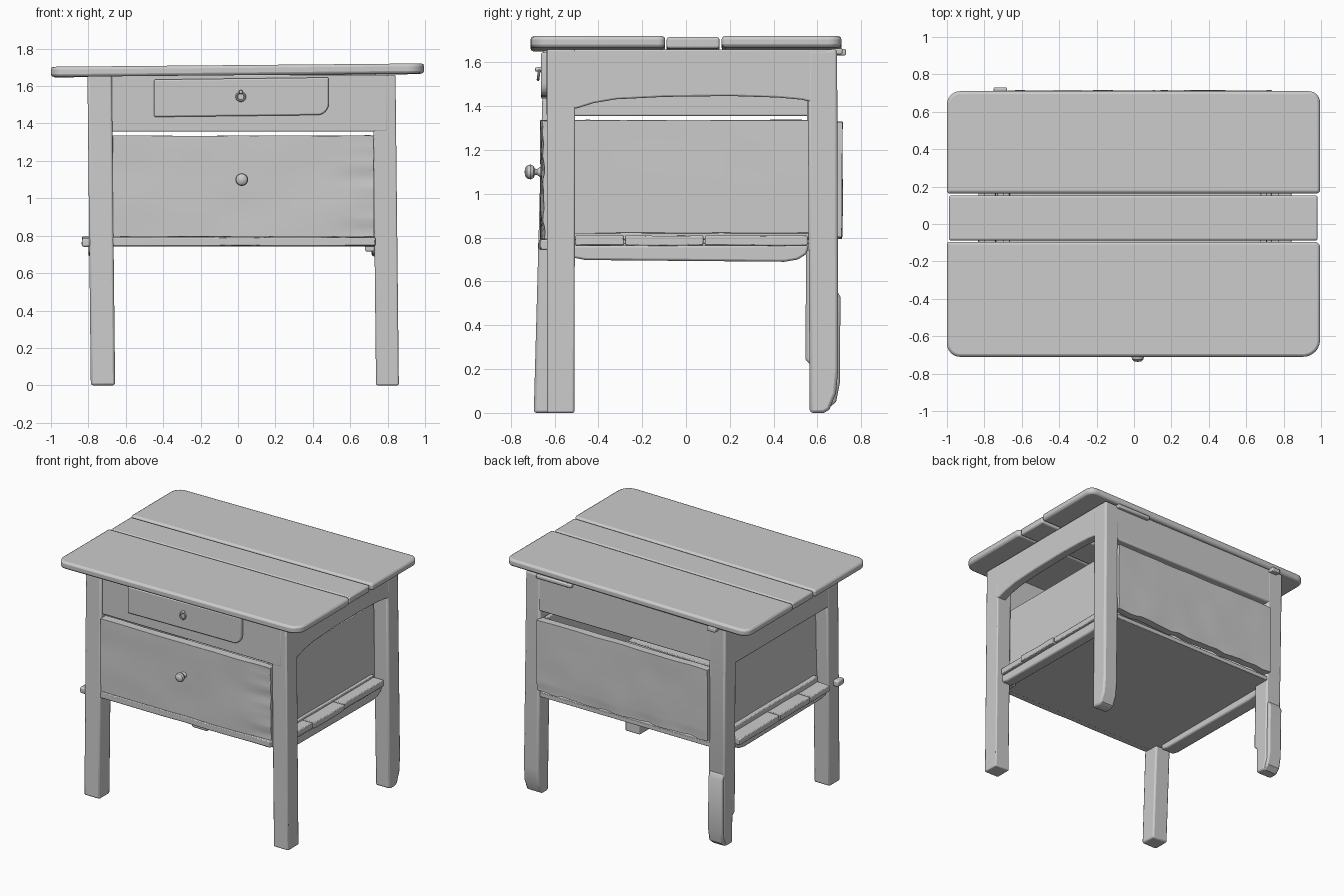
import bpy, bmesh, math
from mathutils import Vector, noise

if "Cube" in bpy.data.objects:
    bpy.data.objects.remove(bpy.data.objects["Cube"])


def finish(name, bm, bevel=0.008, warp=None):
    bmesh.ops.recalc_face_normals(bm, faces=bm.faces)
    if warp:
        for v in bm.verts:
            v.co = warp(v.co.copy())
    me = bpy.data.meshes.new(name)
    bm.to_mesh(me)
    bm.free()
    ob = bpy.data.objects.new(name, me)
    bpy.context.collection.objects.link(ob)
    if bevel:
        m = ob.modifiers.new("worn_edges", 'BEVEL')
        m.width, m.segments = bevel, 2
        m.limit_method, m.angle_limit = 'ANGLE', math.radians(45)
    bpy.ops.object.select_all(action='DESELECT')
    ob.select_set(True)
    bpy.context.view_layer.objects.active = ob
    bpy.ops.object.shade_smooth_by_angle(angle=math.radians(35))
    return ob


def prism(name, pts, axis, a, b, bevel=0.008, warp=None):
    """Extrude a 2D outline along an axis from a to b."""
    place = {'x': lambda p, t: (t, p[0], p[1]),
             'y': lambda p, t: (p[0], t, p[1]),
             'z': lambda p, t: (p[0], p[1], t)}[axis]
    bm = bmesh.new()
    lo = [bm.verts.new(place(p, a)) for p in pts]
    hi = [bm.verts.new(place(p, b)) for p in pts]
    n = len(pts)
    bm.faces.new(lo)
    bm.faces.new(hi[::-1])
    for i in range(n):
        j = (i + 1) % n
        bm.faces.new((lo[i], hi[i], hi[j], lo[j]))
    return finish(name, bm, bevel, warp)


def board(name, x, y, z, bevel=0.008, wear=0.0, cuts=7, warp=None):
    """Box between limits; wear adds gentle surface waviness."""
    bm = bmesh.new()
    bmesh.ops.create_cube(bm, size=1)
    if wear:
        bmesh.ops.subdivide_edges(bm, edges=bm.edges[:], cuts=cuts, use_grid_fill=True)
    for v in bm.verts:
        v.co = Vector([l + (c + 0.5) * (h - l) for c, (l, h) in zip(v.co, (x, y, z))])
        if wear:
            v.co += noise.noise_vector(v.co * 5) * wear
    return finish(name, bm, bevel, warp)


def rounded(x0, x1, y0, y1, radii, steps=6):
    """Rectangle outline, corner radii in order: lower left, lower right, upper right, upper left."""
    pts = []
    corners = [(x0, y0, 1, 1, 180), (x1, y0, -1, 1, 270), (x1, y1, -1, -1, 0), (x0, y1, 1, -1, 90)]
    for (cx, cy, sx, sy, start), r in zip(corners, radii):
        for k in range(steps + 1):
            t = math.radians(start + 90 * k / steps)
            pts.append((cx + sx * r + r * math.cos(t), cy + sy * r + r * math.sin(t)))
    return pts


def lathe(name, profile, x, z):
    """Spin (radius, y) pairs about a front-to-back axis."""
    bm = bmesh.new()
    vs = [bm.verts.new((x + r, y, z)) for r, y in profile]
    es = [bm.edges.new(p) for p in zip(vs, vs[1:])]
    bmesh.ops.spin(bm, geom=vs + es, cent=(x, 0, z), axis=(0, 1, 0),
                   angle=math.tau, steps=20, use_duplicate=False)
    bmesh.ops.remove_doubles(bm, verts=bm.verts, dist=0.0005)
    return finish(name, bm, 0)


def tilt(c):
    c.z += 0.009 * c.x
    return c


def splay(c):
    c.x += 0.018 * (1 - c.z / 1.66)
    return c


# Table top: three planks, outer corners rounded
prism("top_plank_front", rounded(-1, 0.995, -0.71, -0.095, (0.07, 0.09, 0.03, 0.015)),
      'z', 1.658, 1.712, 0.018, tilt)
prism("top_plank_middle", rounded(-0.99, 0.982, -0.088, 0.152, (0.01,) * 4),
      'z', 1.655, 1.707, 0.010, tilt)
prism("top_plank_back", rounded(-1, 0.995, 0.163, 0.71, (0.015, 0.02, 0.06, 0.07)),
      'z', 1.66, 1.712, 0.018, tilt)

# Legs: side profiles (y, z), leaning slightly
L, R = (-0.805, -0.675), (0.72, 0.842)
prism("front_leg_left", [(-0.65, 1.66), (-0.515, 1.66), (-0.57, 0), (-0.695, 0)], 'x', *L, 0.012, splay)
prism("front_leg_right", [(-0.635, 1.66), (-0.505, 1.66), (-0.51, 0), (-0.635, 0)], 'x', *R, 0.008, splay)
prism("back_leg_right", [(0.555, 1.66), (0.69, 1.66), (0.695, 0.2), (0.685, 0.09), (0.655, 0.015),
                         (0.63, 0), (0.565, 0)], 'x', *R, 0.014, splay)
prism("back_leg_left", [(0.555, 1.66), (0.69, 1.66), (0.68, 0.1), (0.65, 0.02), (0.575, 0.02),
                        (0.572, 0.22), (0.545, 0.24)], 'x', *L, 0.012, splay)
prism("leg_patch", [(0.63, 0.58), (0.68, 0.575), (0.705, 0.53), (0.703, 0.14), (0.685, 0.05),
                    (0.65, 0.02), (0.60, 0.02)], 'x', -0.80, -0.685, 0.012, splay)

# Aprons under the top; the right one has an arched lower edge
prism("apron_right", [(-0.60, 1.66), (-0.60, 1.38), (-0.50, 1.39), (-0.42, 1.415), (-0.32, 1.432),
                      (-0.1, 1.443), (0.2, 1.447), (0.42, 1.44), (0.53, 1.43), (0.57, 1.42),
                      (0.65, 1.40), (0.65, 1.66)], 'x', 0.77, 0.841, 0.008, splay)
board("apron_left", (-0.803, -0.74), (-0.60, 0.65), (1.355, 1.66), warp=splay)
board("apron_front", (-0.76, 0.80), (-0.636, -0.57), (1.357, 1.66), 0.006)
board("apron_back", (-0.76, 0.80), (0.62, 0.688), (1.385, 1.66), 0.010)

# Small upper drawer with hanging ring
prism("small_drawer_front", rounded(-0.45, 0.485, 1.44, 1.64, (0.012, 0.06, 0.01, 0.01)),
      'y', -0.662, -0.60, 0.008, lambda c: c + Vector((0, 0, 0.012 * c.x)))
lathe("ring_pin", [(0, -0.69), (0.008, -0.687), (0.011, -0.675), (0.011, -0.655)], 0.015, 1.568)
bpy.ops.mesh.primitive_torus_add(major_radius=0.022, minor_radius=0.006, major_segments=24,
                                 minor_segments=8, location=(0.015, -0.673, 1.543),
                                 rotation=(math.radians(82), 0, 0))
bpy.context.object.name = "drawer_ring"
bpy.ops.object.shade_smooth_by_angle()


# Large front panel, gouged towards its right end
def gouge(c):
    k = max(0.0, (c.x - 0.5) / 0.22)
    if c.y < -0.63 and k:
        c.y += 0.022 * k * (0.5 + 0.8 * noise.noise(Vector((c.x * 3, 0, c.z * 14))))
    if c.x > 0.71:
        c.x -= 0.012 * abs(noise.noise(Vector((0, 0, c.z * 9))))
    return c


board("front_panel", (-0.67, 0.728), (-0.664, -0.60), (0.795, 1.335), 0.007, 0.004, 19, gouge)
lathe("panel_knob", [(0, -0.737), (0.018, -0.735), (0.03, -0.725), (0.034, -0.71), (0.028, -0.697),
                     (0.015, -0.69), (0.014, -0.68), (0.022, -0.668), (0.022, -0.655)], 0.02, 1.10)


# Back panel with a ragged lower edge
def ragged(c):
    if c.z < 0.84:
        c.z += 0.022 * noise.noise(Vector((c.x * 9, 2, 0)))
        if c.y > 0.69:
            c.y -= 0.012 * abs(noise.noise(Vector((c.x * 7, 5, 1))))
    return c


board("back_panel", (-0.675, 0.735), (0.655, 0.713), (0.80, 1.328), 0.010, 0.005, 19, ragged)

# Recessed side panels
board("side_panel_right", (0.675, 0.71), (-0.61, 0.66), (0.77, 1.338), 0.004, 0.002)
board("side_panel_left", (-0.70, -0.665), (-0.61, 0.66), (0.77, 1.332), 0.004, 0.002)

# Bottom: floor, front rail, protruding planks and side bearers
board("floor", (-0.72, 0.74), (-0.62, 0.68), (0.742, 0.775), 0.004)
board("front_rail", (-0.69, 0.735), (-0.668, -0.60), (0.745, 0.792), 0.010, 0.004)
for i, (y0, y1) in enumerate([(-0.505, -0.283), (-0.277, 0.079), (0.086, 0.555)]):
    board(f"floor_plank_{i + 1}", (-0.832, 0.815 + 0.01 * (i % 2)), (y0, y1),
          (0.757, 0.802), 0.013, 0.005, warp=tilt)
for side, x in (("left", (-0.80, -0.69)), ("right", (0.715, 0.80))):
    prism(f"bearer_{side}", [(-0.52, 0.765), (-0.52, 0.71), (-0.46, 0.698), (0.45, 0.69), (0.51, 0.70),
                             (0.55, 0.725), (0.56, 0.765)], 'x', *x, 0.010)
board("side_strip_left", (-0.735, -0.69), (-0.51, 0.56), (0.79, 0.832), 0.010, 0.003)
board("side_strip_right", (0.70, 0.735), (-0.51, 0.56), (0.79, 0.822), 0.008, 0.003)

# Small wedges under the back overhang and rail end tabs
board("back_peg", (-0.75, -0.68), (0.66, 0.73), (1.632, 1.662), 0.006)
board("back_batten", (0.45, 0.74), (0.66, 0.715), (1.636, 1.665), 0.008)
board("front_rail_tab_left", (-0.835, -0.79), (-0.675, -0.60), (0.74, 0.785), 0.010)
board("front_rail_tab_right", (0.68, 0.73), (-0.60, -0.50), (0.715, 0.75), 0.008)
